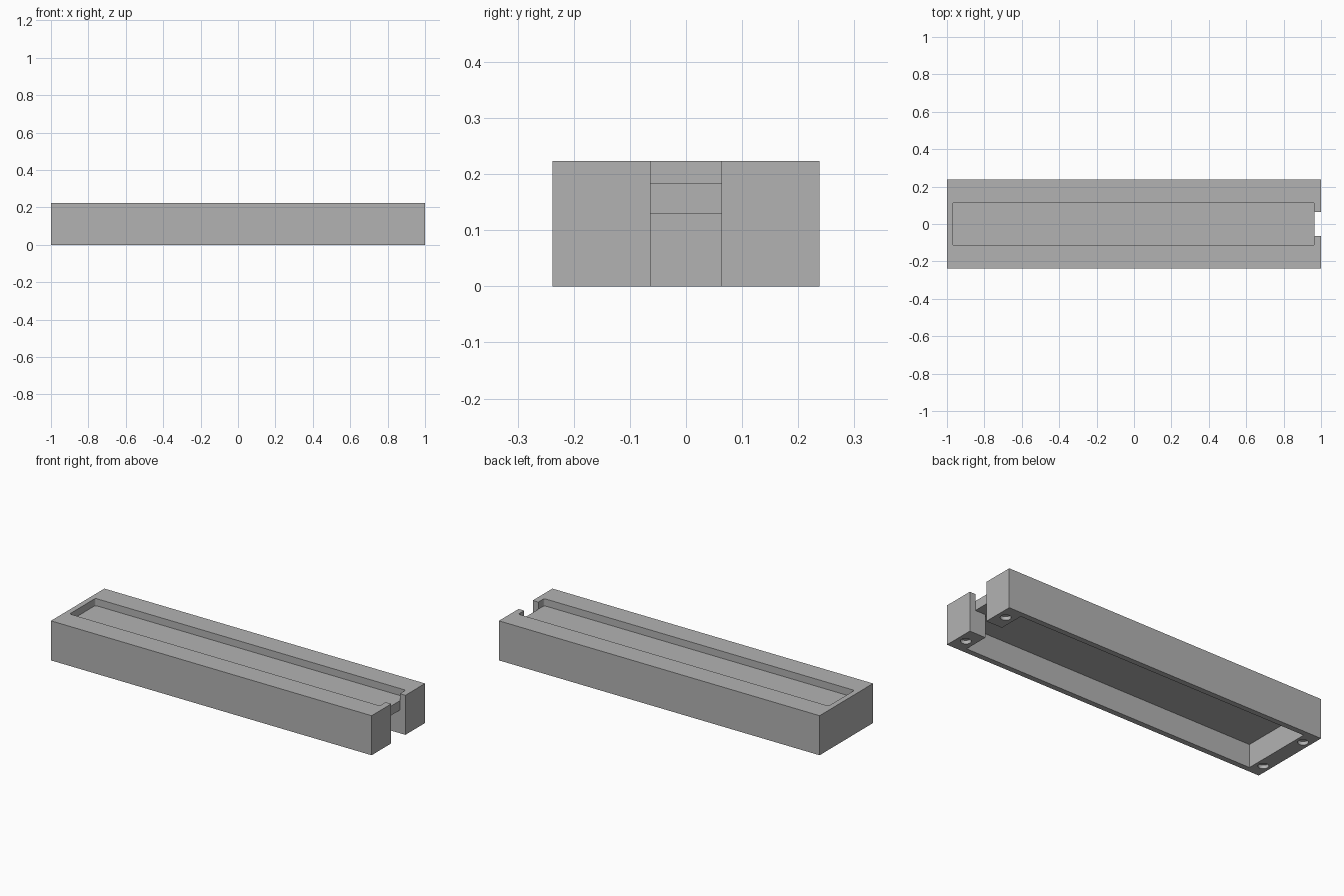
import bpy
import bmesh
from math import cos, sin, pi, radians

cube = bpy.data.objects.get("Cube")
if cube:
    bpy.data.objects.remove(cube, do_unlink=True)

# Main dimensions
HALF_Y, HEIGHT = 0.238, 0.223
DECK_LOW, DECK_TOP = 0.13, 0.183     # web between the two pockets
SLOT_Y, DECK_END = 0.063, 0.965
BEYOND = 0.1                         # how far cutters overshoot

grey = bpy.data.materials.new("plain_grey")
grey.use_nodes = True
colour = (0.45, 0.45, 0.45, 1)
grey.diffuse_color = colour
grey.node_tree.nodes["Principled BSDF"].inputs["Base Color"].default_value = colour


def rectangle(x0, x1, half_y):
    return [(x0, -half_y), (x1, -half_y), (x1, half_y), (x0, half_y)]


def rounded(x0, x1, half_y, r, steps=6):
    corners = [(x1, half_y, -1, -1), (x0, half_y, 1, -1), (x0, -half_y, 1, 1), (x1, -half_y, -1, 1)]
    points = []
    for quarter, (x, y, sx, sy) in enumerate(corners):
        for i in range(steps + 1):
            a = (quarter + i / steps) * pi / 2
            points.append((x + sx * r + r * cos(a), y + sy * r + r * sin(a)))
    return points


def circle(x, y, r, sides=32):
    return [(x + r * cos(2 * pi * i / sides), y + r * sin(2 * pi * i / sides)) for i in range(sides)]


def prism(name, outline, z0, z1):
    bm = bmesh.new()
    low = [bm.verts.new((x, y, z0)) for x, y in outline]
    high = [bm.verts.new((x, y, z1)) for x, y in outline]
    bm.faces.new(low[::-1])
    bm.faces.new(high)
    for i in range(len(low)):
        j = (i + 1) % len(low)
        bm.faces.new((low[i], low[j], high[j], high[i]))
    mesh = bpy.data.meshes.new(name)
    bm.to_mesh(mesh)
    bm.free()
    mesh.materials.append(grey)
    obj = bpy.data.objects.new(name, mesh)
    bpy.context.collection.objects.link(obj)
    return obj


# Outer block
body = prism("tray_body", rectangle(-1, 1, HALF_Y), 0, HEIGHT)

# Shallow top tray, deep underside pocket and the open end slot
cutters = [
    prism("top_tray_cutter", rounded(-0.97, DECK_END, 0.115, 0.01), DECK_TOP, HEIGHT + BEYOND),
    prism("underside_cutter", rectangle(-0.914, 0.9, 0.207), -BEYOND, DECK_LOW),
    prism("end_slot_cutter", rectangle(DECK_END, 1 + BEYOND, SLOT_Y), -BEYOND, HEIGHT + BEYOND),
    prism("lower_slot_cutter", rectangle(0.85, 1 + BEYOND, SLOT_Y), -BEYOND, DECK_LOW),
    prism("upper_slot_cutter", rectangle(0.94, 1 + BEYOND, SLOT_Y), DECK_TOP, HEIGHT + BEYOND),
]

# Round blind holes in the four underside corners
for x in (-0.957, 0.951):
    for y in (-0.152, 0.152):
        cutters.append(prism("foot_hole_cutter", circle(x, y, 0.027), -BEYOND, 0.02))

bpy.context.view_layer.objects.active = body
body.select_set(True)
for cutter in cutters:
    mod = body.modifiers.new(cutter.name, "BOOLEAN")
    mod.operation = "DIFFERENCE"
    mod.solver = "EXACT"
    mod.object = cutter
    bpy.ops.object.modifier_apply(modifier=mod.name)
for cutter in cutters:
    bpy.data.objects.remove(cutter, do_unlink=True)

bpy.ops.object.shade_smooth_by_angle(angle=radians(30))
